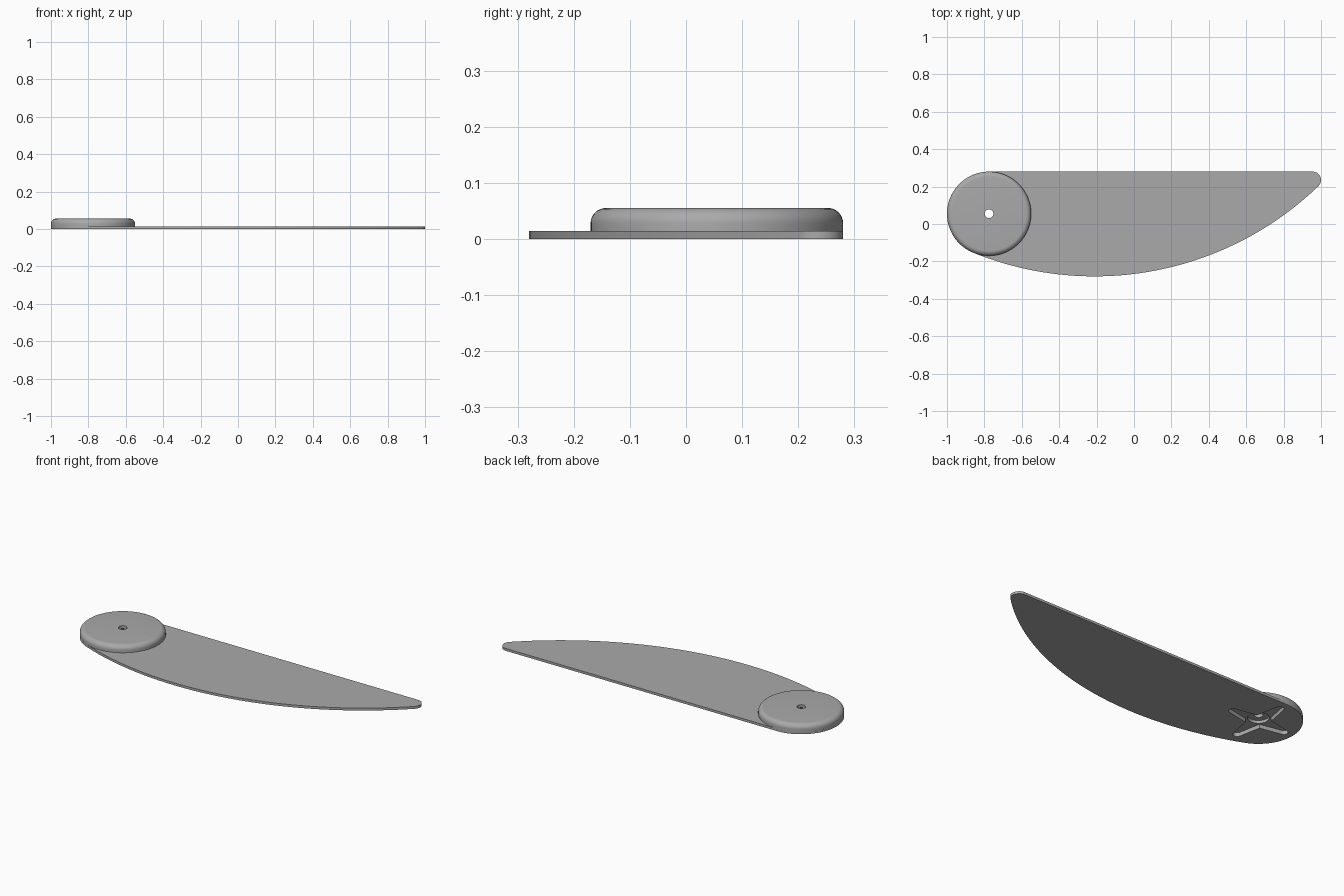
import bpy, bmesh
from math import sin, cos, pi, atan2, radians
from mathutils import Vector

if "Cube" in bpy.data.objects:
    bpy.data.objects.remove(bpy.data.objects["Cube"], do_unlink=True)

HUB = Vector((-0.775, 0.055))
HUB_R, BLADE_T, HUB_TOP, FILLET = 0.225, 0.014, 0.055, 0.027

grey = bpy.data.materials.new("plain grey")
grey.use_nodes = True
grey.diffuse_color = (0.4, 0.4, 0.4, 1)
grey.node_tree.nodes["Principled BSDF"].inputs["Base Color"].default_value = grey.diffuse_color


def arc(center, r, a0, a1, n):
    return [(center[0] + r * cos(a0 + (a1 - a0) * i / n),
             center[1] + r * sin(a0 + (a1 - a0) * i / n)) for i in range(n + 1)]


def finish(name, bm):
    bmesh.ops.remove_doubles(bm, verts=bm.verts, dist=1e-5)
    bmesh.ops.recalc_face_normals(bm, faces=bm.faces)
    mesh = bpy.data.meshes.new(name)
    bm.to_mesh(mesh)
    bm.free()
    mesh.materials.append(grey)
    obj = bpy.data.objects.new(name, mesh)
    bpy.context.collection.objects.link(obj)
    return obj


def prism(name, outline, z0, z1):
    bm = bmesh.new()
    face = bm.faces.new([bm.verts.new((x, y, z0)) for x, y in outline])
    ext = bmesh.ops.extrude_face_region(bm, geom=[face])
    moved = [v for v in ext["geom"] if isinstance(v, bmesh.types.BMVert)]
    bmesh.ops.translate(bm, verts=moved, vec=(0, 0, z1 - z0))
    return finish(name, bm)


# Blade: straight back edge, round root and tip, one long belly arc
belly_c, belly_r = Vector((-0.211, 1.446)), 1.726
tip_c, tip_r = Vector((0.955, 0.235)), 0.045
root_dir, tip_dir = HUB - belly_c, tip_c - belly_c
root_a, tip_a = atan2(root_dir.y, root_dir.x), atan2(tip_dir.y, tip_dir.x)
outline = arc(HUB, HUB_R, pi / 2, root_a + 2 * pi, 48)
outline += arc(belly_c, belly_r, root_a, tip_a, 64)[1:]
outline += arc(tip_c, tip_r, tip_a, pi / 2, 16)[1:]
blade = prism("blade", outline, 0, BLADE_T)

# Hub disc: a lathed profile with a rounded top edge
profile = [(0, BLADE_T), (HUB_R, BLADE_T)]
profile += arc((HUB_R - FILLET, HUB_TOP - FILLET), FILLET, 0, pi / 2, 8)
profile.append((0, HUB_TOP))
bm = bmesh.new()
verts = [bm.verts.new((HUB.x + r, HUB.y, z)) for r, z in profile]
edges = [bm.edges.new(pair) for pair in zip(verts, verts[1:])]
bmesh.ops.spin(bm, geom=verts + edges, cent=(*HUB, 0), axis=(0, 0, 1),
               angle=2 * pi, steps=96)
hub = finish("hub_disc", bm)

# Cutters: four-armed recess, round pocket and shaft hole
arm_end, arm_r, notch = 0.168, 0.022, 0.046
cross = []
for k in range(4):
    a = k * pi / 2
    out = Vector((cos(a), sin(a)))
    side = Vector((-sin(a), cos(a)))
    cross.append(HUB + notch * (out - side))
    cross += arc(HUB + out * arm_end, arm_r, a - radians(80), a + radians(80), 10)
cutters = [prism("recess_cutter", cross, -0.02, 0.022),
           prism("pocket_cutter", arc(HUB, 0.055, 0, 2 * pi, 48)[:-1], -0.03, 0.038),
           prism("shaft_cutter", arc(HUB, 0.023, 0, 2 * pi, 32)[:-1], -0.04, 0.1)]

for part in (blade, hub):
    for cutter in cutters:
        mod = part.modifiers.new(cutter.name, "BOOLEAN")
        mod.operation = "DIFFERENCE"
        mod.solver = "EXACT"
        mod.object = cutter
for cutter in cutters:
    cutter.hide_render = True
    cutter.hide_set(True)

# Smooth the curved walls, keep the rims sharp
bpy.ops.object.select_all(action="DESELECT")
for part in (blade, hub):
    bpy.context.view_layer.objects.active = part
    part.select_set(True)
bpy.ops.object.shade_smooth_by_angle(angle=radians(30))
